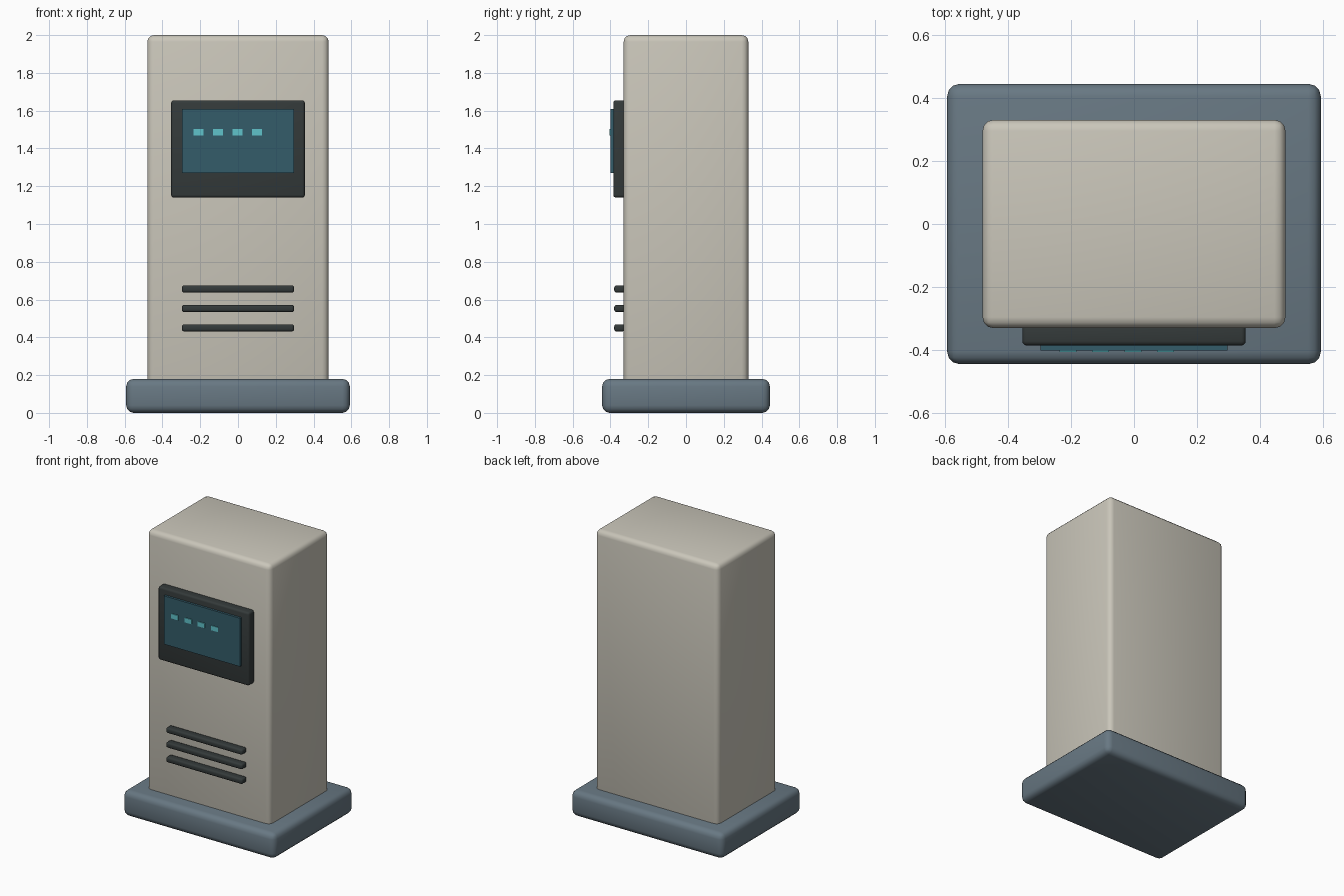
import bpy, bmesh, math

if "Cube" in bpy.data.objects:
    bpy.data.objects.remove(bpy.data.objects["Cube"])


def material(name, rgb):
    m = bpy.data.materials.new(name)
    m.diffuse_color = (*rgb, 1.0)
    m.use_nodes = True
    m.node_tree.nodes["Principled BSDF"].inputs["Base Color"].default_value = m.diffuse_color
    return m


BEIGE = material("warm beige", (0.59, 0.565, 0.49))
SLATE = material("slate blue grey", (0.138, 0.188, 0.227))
DARK = material("charcoal", (0.034, 0.042, 0.042))
TEAL = material("screen teal", (0.034, 0.107, 0.144))
CYAN = material("bright cyan", (0.115, 0.55, 0.60))


def box(name, x, y, z, mat, bevel=0.0, segments=3):
    """Box from (min, max) ranges, with optional rounded edges."""
    bm = bmesh.new()
    bmesh.ops.create_cube(bm, size=1)
    for v in bm.verts:
        v.co = [r[0] + (c + 0.5) * (r[1] - r[0]) for c, r in zip(v.co, (x, y, z))]
    if bevel:
        bmesh.ops.bevel(bm, geom=bm.edges[:], offset=bevel, segments=segments,
                        profile=0.5, affect='EDGES')
    mesh = bpy.data.meshes.new(name)
    bm.to_mesh(mesh)
    bm.free()
    mesh.materials.append(mat)
    ob = bpy.data.objects.new(name, mesh)
    bpy.context.collection.objects.link(ob)
    if bevel:
        bpy.ops.object.select_all(action='DESELECT')
        ob.select_set(True)
        bpy.context.view_layer.objects.active = ob
        bpy.ops.object.shade_smooth_by_angle(angle=math.radians(50))
    return ob


# Plinth and cabinet
box("base", (-0.592, 0.592), (-0.444, 0.444), (0, 0.18), SLATE, 0.04)
box("cabinet", (-0.48, 0.48), (-0.33, 0.33), (0.14, 2.0), BEIGE, 0.035)

# Display housing and screen
box("screen_bezel", (-0.354, 0.354), (-0.385, -0.31), (1.14, 1.655), DARK, 0.014)
box("screen", (-0.296, 0.296), (-0.401, -0.38), (1.27, 1.61), TEAL)

# Row of dashes on the screen
for i in range(4):
    cx = -0.209 + i * 0.103
    box(f"screen_dash_{i + 1}", (cx - 0.027, cx + 0.027), (-0.406, -0.399),
        (1.469, 1.502), CYAN)

# Vent bars
for i in range(3):
    cz = 0.45 + i * 0.103
    box(f"vent_bar_{i + 1}", (-0.297, 0.297), (-0.38, -0.325),
        (cz - 0.019, cz + 0.019), DARK, 0.012)
